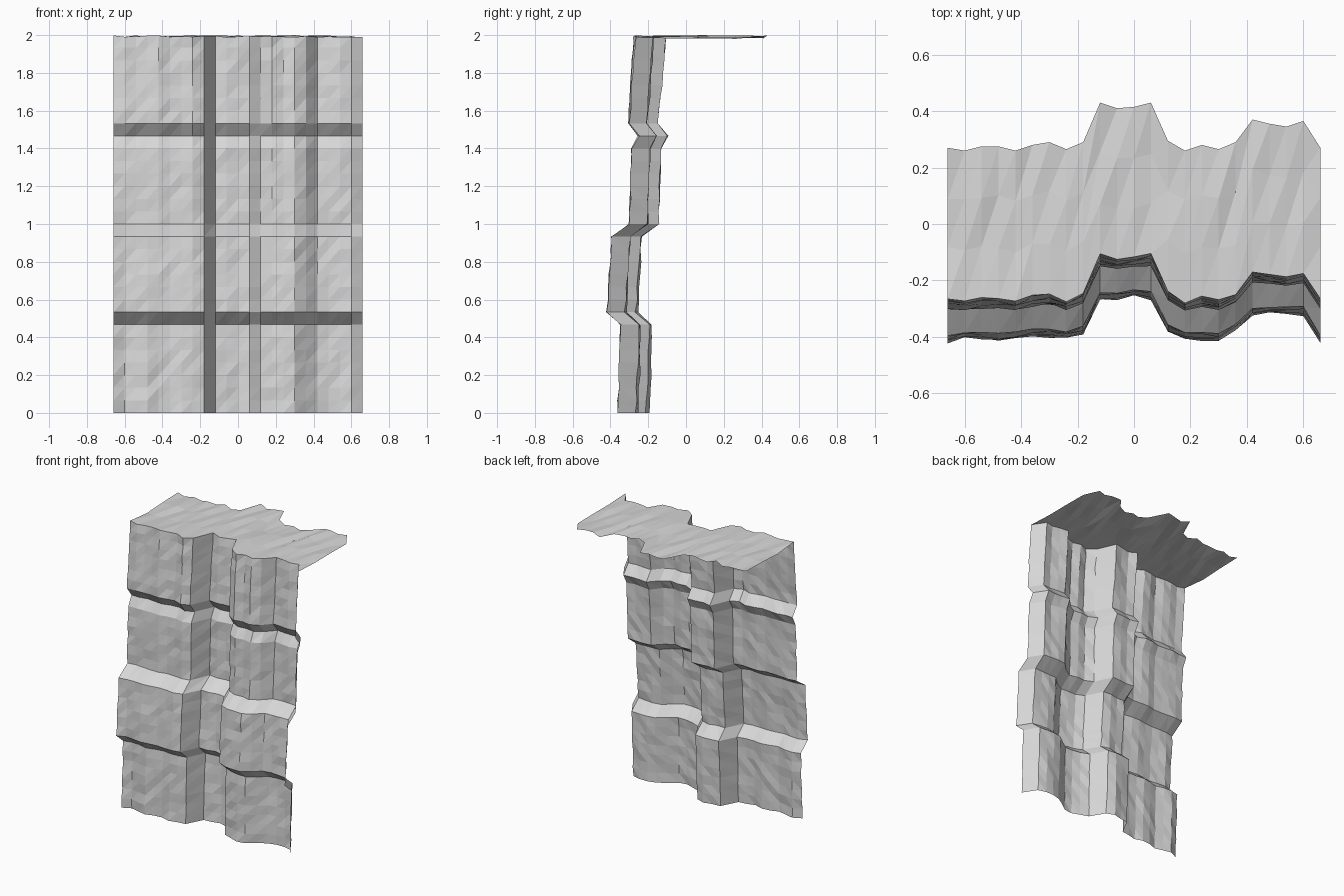
import bpy, random
from mathutils import Vector

cube = bpy.data.objects.get("Cube")
if cube:
    bpy.data.objects.remove(cube)
random.seed(11)

rock = bpy.data.materials.new("pale grey rock")
rock.use_nodes = True
GREY = (0.68, 0.68, 0.68, 1)
rock.diffuse_color = GREY
rock.node_tree.nodes["Principled BSDF"].inputs["Base Color"].default_value = GREY

# Plan outlines of the cliff: y at evenly spaced columns from right to left,
# for the plateau and for the foot of the wall
STEP, HALF = 0.06, 0.66
PLAN = [0.27, 0.26, 0.275, 0.275, 0.26, 0.28, 0.29, 0.265, 0.29, 0.43, 0.41, 0.415,
        0.43, 0.295, 0.26, 0.28, 0.265, 0.29, 0.37, 0.355, 0.345, 0.365, 0.27]
FOOT = [0.262, 0.29, 0.273, 0.263, 0.283, 0.288, 0.273, 0.285, 0.293, 0.408, 0.42, 0.433,
        0.413, 0.303, 0.283, 0.268, 0.268, 0.313, 0.353, 0.37, 0.375, 0.36, 0.262]
DEPTH = 0.53

# Side profile of the ledges: row number -> y offset
ROWS = 30
LEDGES = [(0, -0.094), (7, -0.08), (8, -0.153), (14, -0.128), (15, -0.036),
          (21, -0.026), (22, 0.01), (23, -0.041), (30, -0.006)]


def ledge_offset(row):
    for (r0, y0), (r1, y1) in zip(LEDGES, LEDGES[1:]):
        if row <= r1:
            return y0 + (y1 - y0) * (row - r0) / (r1 - r0)


def jitter(size):
    return random.uniform(-size, size)


def sheet(name, rows):
    """Flat shaded triangle grid through rows of points."""
    n = len(rows[0])
    faces = []
    for r in range(len(rows) - 1):
        for c in range(n - 1):
            a = r * n + c
            faces += [(a, a + 1, a + n + 1), (a, a + n + 1, a + n)]
    mesh = bpy.data.meshes.new(name)
    mesh.from_pydata([p for row in rows for p in row], [], faces)
    mesh.materials.append(rock)
    obj = bpy.data.objects.new(name, mesh)
    bpy.context.collection.objects.link(obj)


# Cliff wall, stepped by ledges and roughened
wall = []
for r in range(ROWS + 1):
    t = r / ROWS
    z = 2 * t - (random.uniform(0.002, 0.008) if r == ROWS else 0)
    wall.append([Vector((c * STEP - HALF,
                         foot + (y - foot) * t - DEPTH + ledge_offset(r) + jitter(0.005),
                         z))
                 for c, (foot, y) in enumerate(zip(FOOT, PLAN))])
for p in wall[-1]:
    p.z = 2 - random.uniform(0, 0.012)
sheet("cliff_wall", wall)

# Plateau running back from the rim of the wall
SPANS = 3
top = [wall[-1]]
for s in range(1, SPANS + 1):
    row = []
    for rim, y in zip(wall[-1], PLAN):
        back = rim.y + (y - rim.y) * s / SPANS
        if s < SPANS:
            back += jitter(0.007)
        row.append(Vector((rim.x, back, 2 - random.uniform(0, 0.02))))
    top.append(row)
sheet("cliff_top", top)
